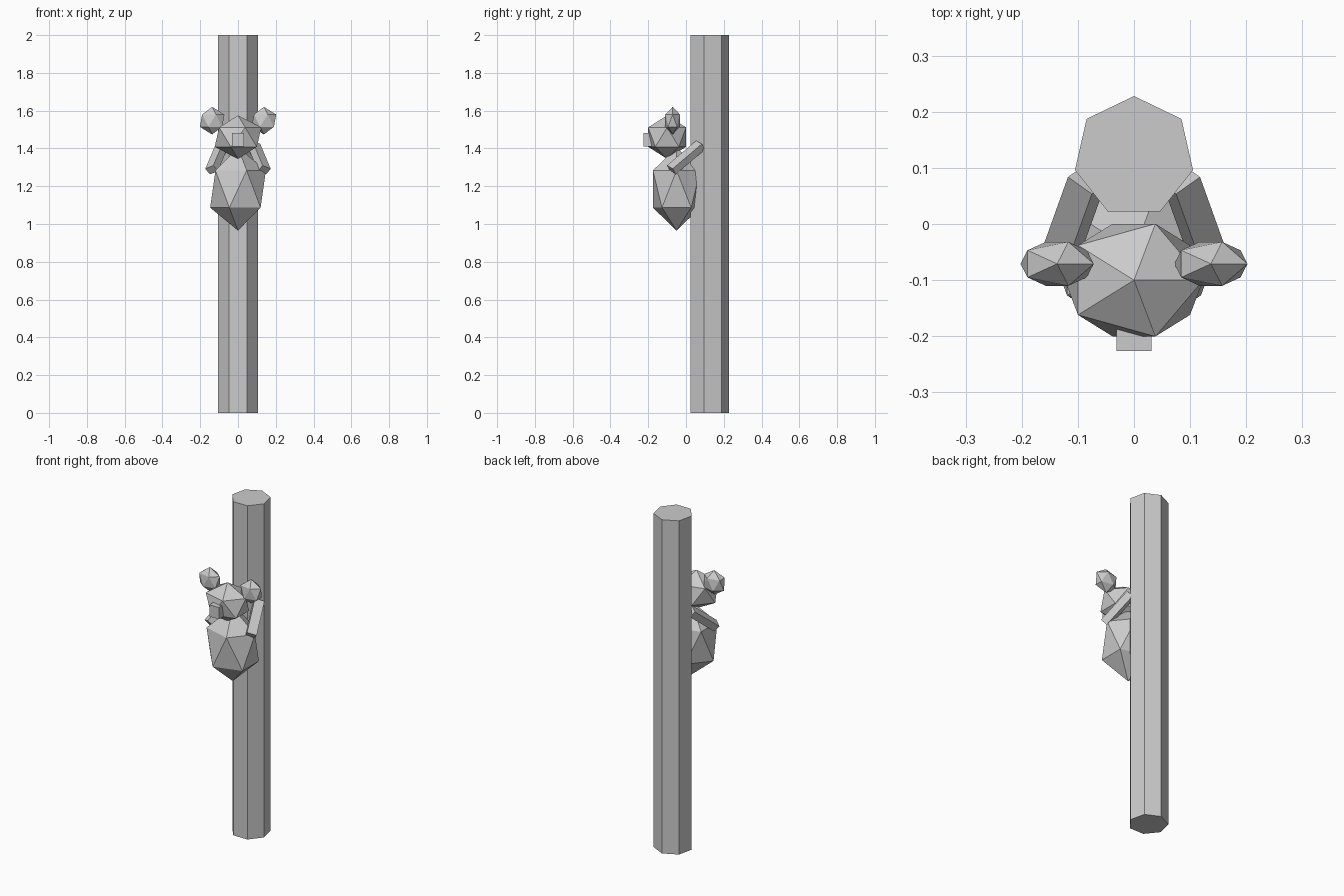
import bpy
import bmesh
from math import radians
from mathutils import Matrix, Vector

cube = bpy.data.objects.get("Cube")
if cube:
    bpy.data.objects.remove(cube, do_unlink=True)

# One flat colour for everything
GREY = (0.6, 0.6, 0.6, 1)
grey = bpy.data.materials.new("light grey")
grey.use_nodes = True
grey.diffuse_color = GREY
grey.node_tree.nodes["Principled BSDF"].inputs["Base Color"].default_value = GREY


def finish(name, bm):
    mesh = bpy.data.meshes.new(name)
    bm.to_mesh(mesh)
    bm.free()
    mesh.materials.append(grey)
    obj = bpy.data.objects.new(name, mesh)
    bpy.context.collection.objects.link(obj)
    return obj


def gem(name, centre, radii):
    """Twenty-sided ball stretched along each axis."""
    bm = bmesh.new()
    bmesh.ops.create_icosphere(bm, subdivisions=1, radius=1)
    bmesh.ops.transform(bm, verts=bm.verts,
                        matrix=Matrix.Translation(centre) @ Matrix.Diagonal((*radii, 1)))
    return finish(name, bm)


def box(name, centre, size, rotation=Matrix.Identity(3)):
    bm = bmesh.new()
    bmesh.ops.create_cube(bm, size=1)
    bmesh.ops.transform(bm, verts=bm.verts,
                        matrix=Matrix.Translation(centre) @ rotation.to_4x4()
                        @ Matrix.Diagonal((*size, 1)))
    return finish(name, bm)


# Seven-sided tree trunk
bm = bmesh.new()
bmesh.ops.create_cone(bm, cap_ends=True, segments=7, radius1=0.108, radius2=0.108, depth=2)
top = max(bm.verts, key=lambda v: v.co.y)
# turn one corner to the back
turn = Matrix.Rotation(Vector((0, 1)).angle_signed(top.co.xy), 4, "Z")
bmesh.ops.transform(bm, verts=bm.verts, matrix=Matrix.Translation((0, 0.12, 1)) @ turn)
finish("trunk", bm)

# Climbing animal
gem("body", (0, -0.05, 1.185), (0.165, 0.147, 0.22))
gem("head", (0, -0.1, 1.46), (0.138, 0.118, 0.115))
box("nose", (0, -0.193, 1.446), (0.063, 0.066, 0.07))

# Ears and arms on both sides
for side, label in ((1, "left"), (-1, "right")):
    gem(label + "_ear", (side * 0.137, -0.071, 1.547), (0.073, 0.046, 0.073))

    # arm reaches up, back and inward to the trunk, rolled outward
    along = Vector((side * -0.264, 0.735, 0.625)).normalized()
    across = along.cross(Vector((0, 0, 1))).normalized()
    up = across.cross(along)
    frame = Matrix((across, along, up)).transposed()
    roll = Matrix.Rotation(side * radians(24), 3, along)
    box(label + "_arm", (side * 0.112, 0, 1.352), (0.055, 0.21, 0.042), roll @ frame)
